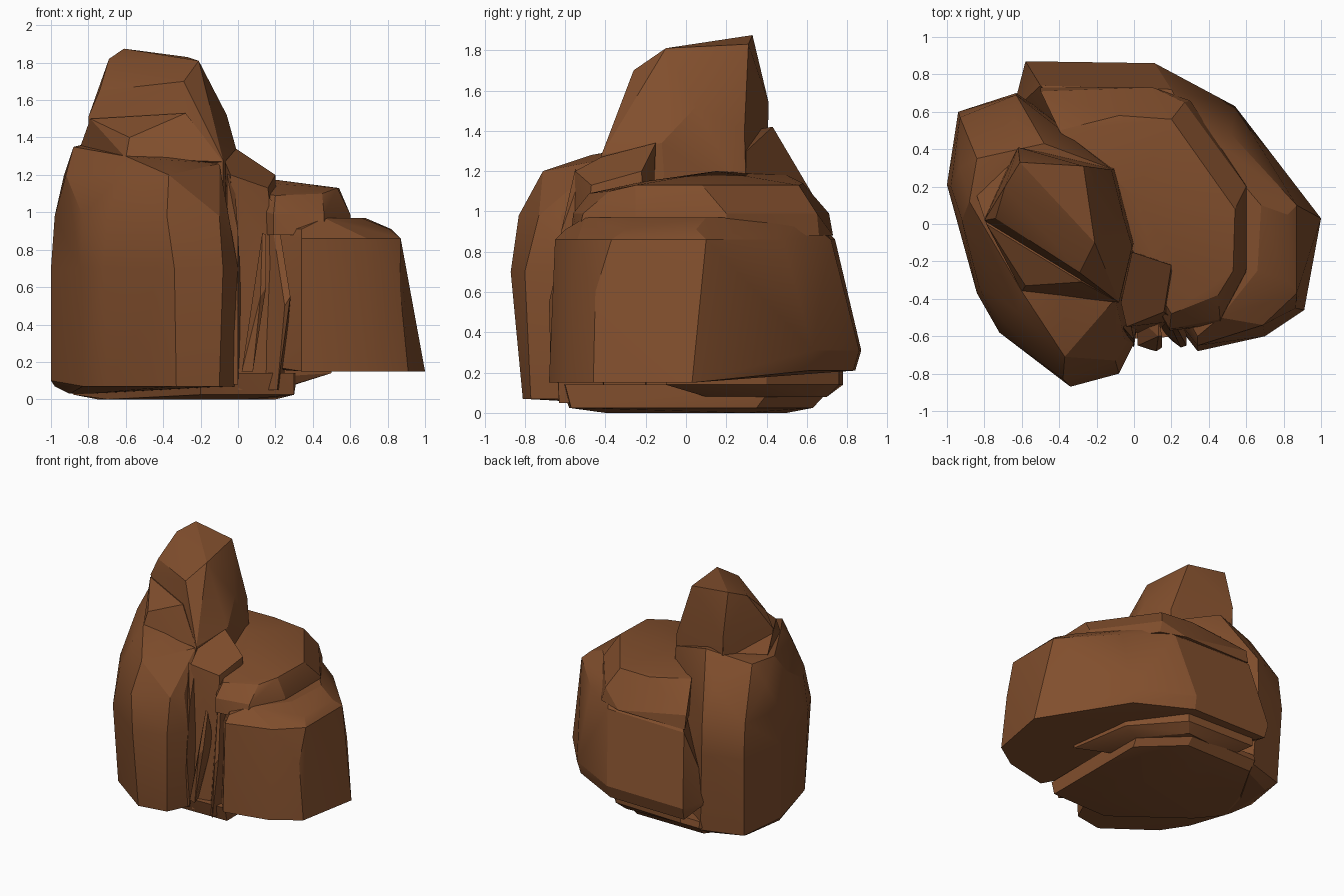
import bpy, bmesh, math

brown = bpy.data.materials.new("brown rock")
brown.diffuse_color = (0.22, 0.077, 0.026, 1)


def rock(name, points, smooth_angle=22):
    """Faceted stone: convex hull of a few corner points, soft on shallow edges."""
    bm = bmesh.new()
    for p in points:
        bm.verts.new(p)
    bmesh.ops.convex_hull(bm, input=bm.verts)
    loose = [v for v in bm.verts if not v.link_faces]
    bmesh.ops.delete(bm, geom=loose, context='VERTS')
    bmesh.ops.dissolve_limit(bm, angle_limit=math.radians(3),
                             verts=bm.verts, edges=bm.edges)
    bmesh.ops.recalc_face_normals(bm, faces=bm.faces)
    for f in bm.faces:
        f.smooth = True
    for e in bm.edges:
        e.smooth = e.calc_face_angle(0) < math.radians(smooth_angle)
    mesh = bpy.data.meshes.new(name)
    bm.to_mesh(mesh)
    bm.free()
    mesh.materials.append(brown)
    obj = bpy.data.objects.new(name, mesh)
    bpy.context.collection.objects.link(obj)
    return obj


def ring(z, *xy):
    return [(x, y, z) for x, y in xy]


# tall left column
rock("left_column",
     ring(0.03, (-.9, .05), (-.88, .48), (-.62, .6), (-.8, -.1)) +
     ring(0.07, (-.33, -.81), (-.1, -.77), (-.02, -.6), (-.7, -.54), (-.83, -.34),
          (-.98, .2), (-.92, .57), (-.6, .67), (-.05, .3)) +
     ring(0.1, (-1, .21)) +
     ring(0.7, (-.34, -.87), (-.08, -.8), (0, -.64), (-.72, -.58), (-.84, -.37),
          (-1, .21), (-.94, .6), (-.63, .7)) +
     ring(.98, (-.38, -.83), (-.1, -.73), (-.05, -.62), (-.7, -.52), (-.83, -.33),
          (-.98, .2), (-.93, .57), (-.63, .69)) +
     ring(1.2, (-.37, -.71), (-.62, -.47), (-.92, .02), (-.93, .3), (-.64, .56)) +
     [(-.37, -.47, 1.28), (-.6, -.36, 1.3), (-.1, -.4, 1.26), (-.88, .12, 1.35),
      (-.84, .35, 1.36), (-.48, .43, 1.42), (-.13, .3, 1.3)])

# leaning spire on top of the column: upper block and its shoulder
rock("spire",
     [(-.61, .33, 1.875), (-.27, .31, 1.83), (-.21, -.1, 1.81), (-.69, .2, 1.82),
      (-.29, -.26, 1.7), (-.74, .03, 1.65), (-.28, -.3, 1.53), (-.8, .02, 1.51),
      (-.08, -.42, 1.28), (-.01, -.12, 1.34), (-.06, .05, 1.52),
      (-.12, .29, 1.4), (-.62, .41, 1.54), (-.62, .4, 1.3)] +
     ring(1.05, (-.78, .1), (-.55, -.2), (-.08, -.4), (0, -.1), (-.1, .3), (-.6, .4)))
rock("spire_shoulder",
     [(-.58, -.33, 1.4), (-.6, -.36, 1.29), (-.08, -.42, 1.27), (-.28, -.31, 1.53),
      (-.79, .0, 1.5), (-.84, .15, 1.36), (-.6, .38, 1.4), (-.2, 0, 1.2), (-.7, -.1, 1.2)])

# large block on the right and back
rock("right_block",
     ring(.15, (1, .03), (.91, -.46), (.7, -.6), (.34, -.68), (.31, -.62)) +
     ring(.21, (.52, .61), (.1, .83), (-.57, .84)) +
     ring(.31, (.54, .63), (.11, .86), (-.58, .87), (-.65, .6)) +
     ring(.6, (.865, -.45), (.88, .13)) +
     ring(.86, (.87, .1), (.87, -.37), (.69, -.54), (.34, -.65), (.52, .48),
          (.2, .72), (-.5, .74)) +
     ring(.91, (.82, .05), (.81, -.3), (.34, -.6)) +
     ring(.97, (.68, .1), (.66, -.25), (.46, -.5), (.27, .58), (-.38, .64)))

# cap stone above the block
rock("cap",
     ring(.88, (.61, .2), (.6, -.27), (.46, -.54), (.19, -.57), (.3, .66), (-.5, .73), (.1, .73)) +
     ring(.99, (.6, .2), (.6, -.25), (.46, -.51), (.19, -.56), (.27, .65), (-.5, .71)) +
     [(.54, .08, 1.13), (.53, -.25, 1.13), (.45, -.38, 1.1), (.2, -.48, 1.09),
      (.23, -.2, 1.15), (0, .15, 1.2), (-.08, .58, 1.14), (.2, .56, 1.13), (-.4, .5, 1.18)])

# low base stone and the ledge behind it
rock("base",
     ring(0, (-.7, -.15), (-.15, -.4), (.05, -.4), (.2, .3), (-.2, .5), (-.75, .35)) +
     ring(.025, (-.88, 0), (-.2, -.58), (.3, -.57), (.3, .35), (0, .63), (-.6, .63)) +
     ring(.09, (-.95, .1), (.31, .4), (0, .69), (-.6, .69)) +
     ring(.14, (-.9, 0), (-.2, -.62), (.3, -.6), (.31, .38), (0, .67), (-.6, .68)))
rock("back_ledge",
     ring(.08, (.3, .1), (.31, .4), (.05, .7), (-.4, .66)) +
     ring(.14, (.5, -.1), (.42, .4), (.1, .76), (-.5, .78)) +
     ring(.25, (.5, -.1), (.42, .4), (.1, .76), (-.5, .78)))

# thin upright slabs in the front cleft
rock("cleft_slab",
     [(-.01, -.15, 1.34), (.2, -.22, 1.2), (.16, -.47, 1.13), (-.07, -.42, 1.27),
      (-.04, -.55, 1.2), (.22, -.52, .6), (.18, -.55, .05), (0, -.59, .05),
      (.2, -.2, .05), (-.05, -.2, .05)])
rock("bent_slab",
     [(.16, -.47, 1.08), (.2, -.5, 1.05), (.28, -.65, .55), (.25, -.66, .5),
      (.21, -.63, .05), (.15, -.57, .05), (.28, -.45, .5), (.24, -.4, .05)])
rock("sliver",
     [(.13, -.6, .89), (.15, -.6, .88), (.15, -.66, .6), (.12, -.68, .55),
      (.02, -.65, .15), (.08, -.67, .15), (.02, -.5, .15), (.13, -.5, .6)])
rock("left_sliver",
     [(-.06, -.55, 1.21), (-.02, -.52, 1.18), (0, -.62, .9), (.0, -.66, .5),
      (0, -.62, .08), (-.06, -.6, .08), (.02, -.52, .5)])
